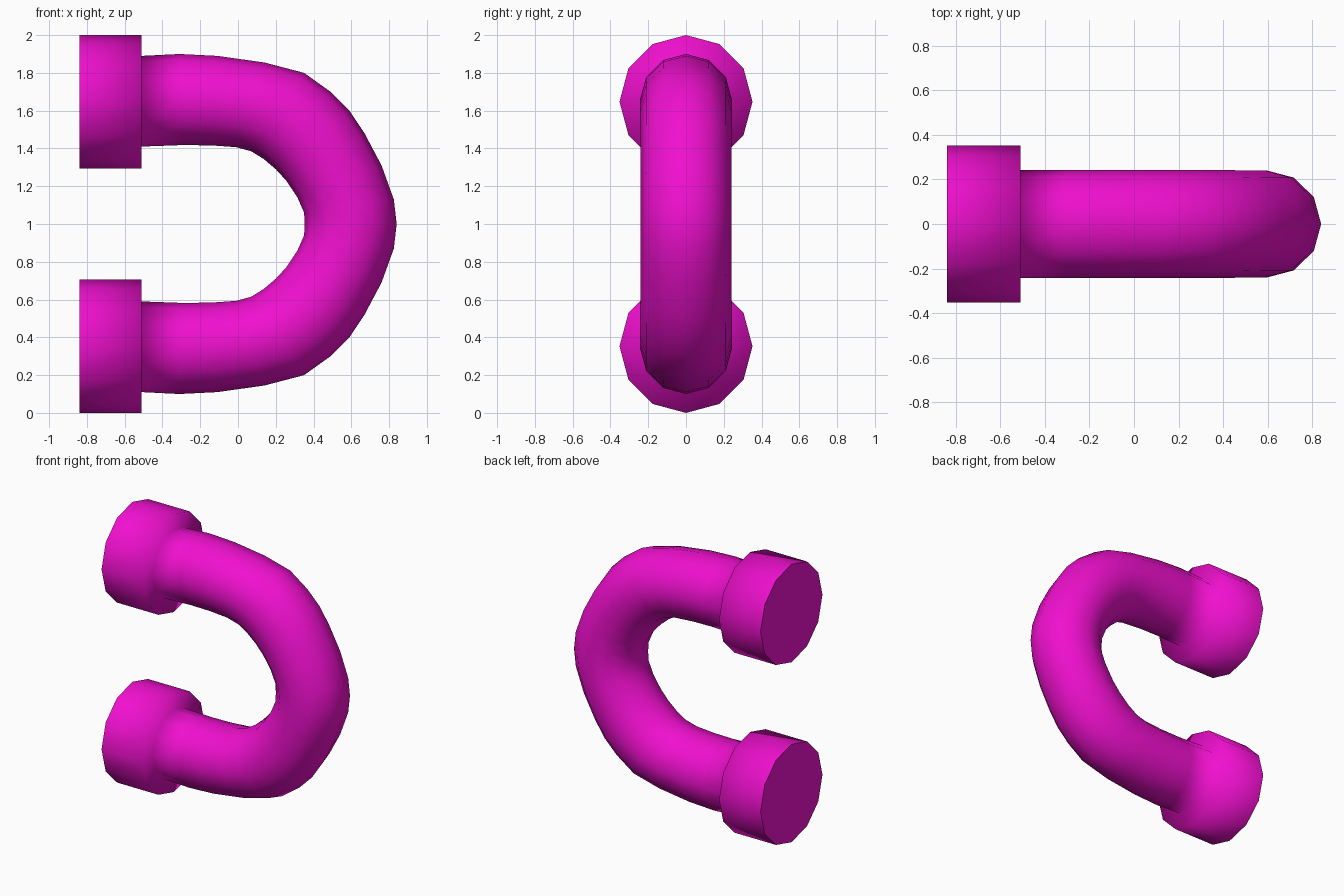
import bpy, bmesh, math
from mathutils import Vector

if "Cube" in bpy.data.objects:
    bpy.data.objects.remove(bpy.data.objects["Cube"])

SIDES = 12
MID_Z = 1.0

# Upper half of the pipe, one ring per row:
# outer point (x, z), inner point (x, z), half width in y
half = [
    ((-0.84, 2.00), (-0.84, 1.295), 0.352),    # end collar
    ((-0.51, 2.00), (-0.51, 1.295), 0.352),
    ((-0.51, 1.89), (-0.51, 1.41), 0.243),     # tube
    ((-0.31, 1.90), (-0.29, 1.418), 0.243),
    ((-0.11, 1.89), (-0.14, 1.416), 0.243),
    ((0.14, 1.855), (-0.01, 1.407), 0.243),
    ((0.35, 1.80), (0.07, 1.385), 0.243),
    ((0.49, 1.70), (0.135, 1.345), 0.243),
    ((0.59, 1.60), (0.20, 1.29), 0.243),
    ((0.67, 1.48), (0.255, 1.23), 0.241),
    ((0.76, 1.31), (0.315, 1.14), 0.240),
    ((0.825, 1.13), (0.35, 1.06), 0.240),
]


def flip(p):
    return (p[0], 2 * MID_Z - p[1])


# Mirror the upper half about the middle, with one ring at the bend's apex
apex = ((0.84, MID_Z), (0.353, MID_Z), 0.240)
rings = half + [apex] + [(flip(o), flip(i), w) for o, i, w in reversed(half)]

bm = bmesh.new()
loops = []
for outer, inner, width in rings:
    o = Vector((outer[0], 0, outer[1]))
    i = Vector((inner[0], 0, inner[1]))
    centre, radius = (o + i) / 2, (o - i) / 2
    loops.append([
        bm.verts.new(centre + radius * math.cos(a) + Vector((0, width * math.sin(a), 0)))
        for a in (2 * math.pi * k / SIDES for k in range(SIDES))])

# Skin the rings
for a, b in zip(loops, loops[1:]):
    for k in range(SIDES):
        n = (k + 1) % SIDES
        bm.faces.new((a[k], a[n], b[n], b[k]))

# Flat end caps with crisp rims
caps = [bm.faces.new(loops[0]), bm.faces.new(loops[-1])]
bmesh.ops.recalc_face_normals(bm, faces=bm.faces)
for f in bm.faces:
    f.smooth = True
for cap in caps:
    cap.smooth = False
    for e in cap.edges:
        e.smooth = False

mesh = bpy.data.meshes.new("u_bend_pipe")
bm.to_mesh(mesh)
bm.free()
pipe = bpy.data.objects.new("u_bend_pipe", mesh)
bpy.context.collection.objects.link(pipe)

mat = bpy.data.materials.new("magenta")
mat.diffuse_color = (0.87, 0.005, 0.62, 1)
mat.use_nodes = True
mat.node_tree.nodes["Principled BSDF"].inputs["Base Color"].default_value = mat.diffuse_color
mesh.materials.append(mat)
